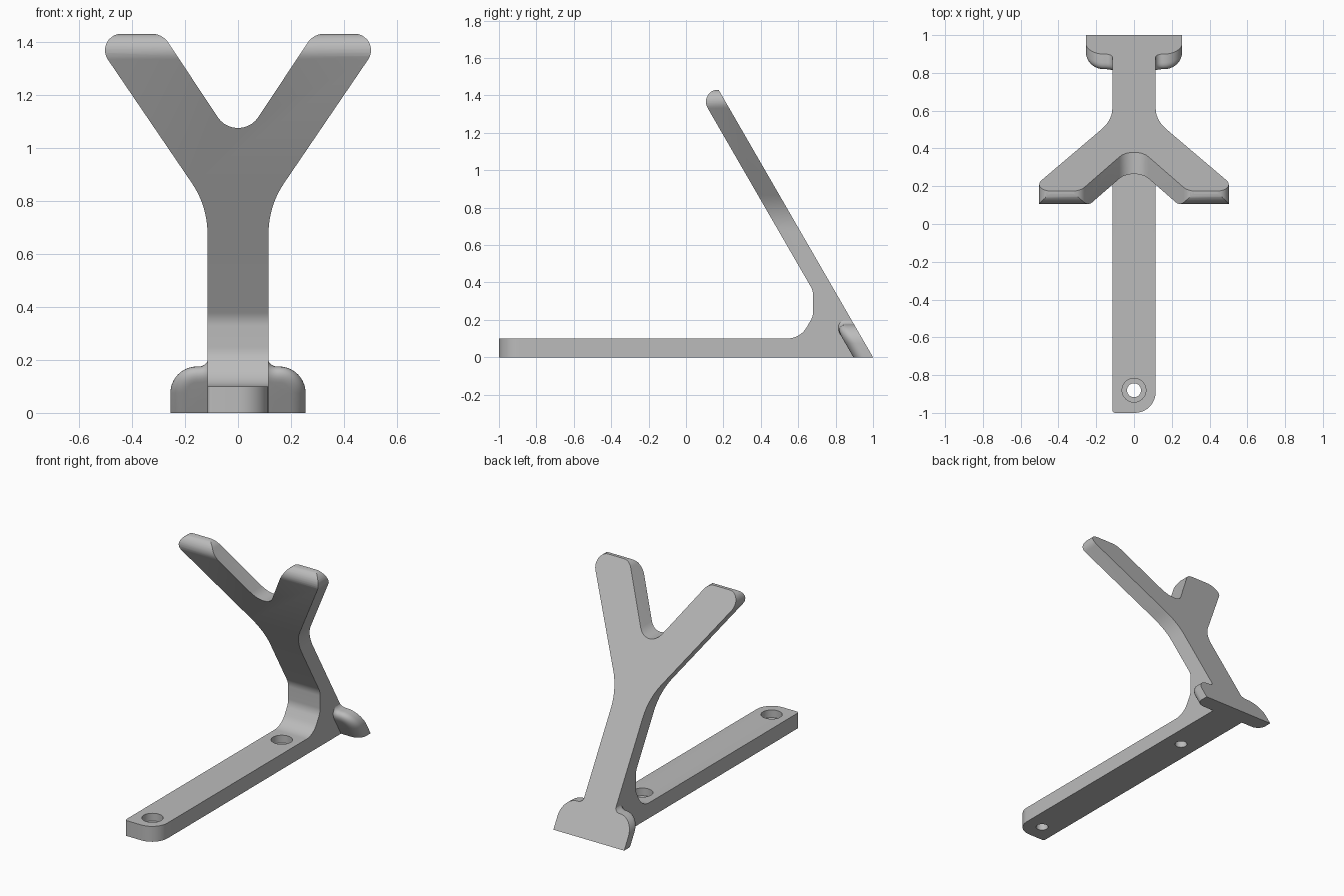
import bpy, bmesh, math
from mathutils import Vector

if "Cube" in bpy.data.objects:
    bpy.data.objects.remove(bpy.data.objects["Cube"], do_unlink=True)

grey = bpy.data.materials.new("plain_grey")
grey.use_nodes = True
grey.diffuse_color = (0.5, 0.5, 0.5, 1)
grey.node_tree.nodes["Principled BSDF"].inputs["Base Color"].default_value = (0.5, 0.5, 0.5, 1)

LEAN = math.tan(math.radians(30))   # backward slope of the upright
HALF = 0.115                        # half width of the bar and stem


def rounded(corners, steps=10):
    """Polygon outline; a third value on a corner is its fillet radius."""
    out = []
    for i, c in enumerate(corners):
        p = Vector(c[:2])
        if len(c) < 3:
            out.append(p)
            continue
        a = (Vector(corners[i - 1][:2]) - p).normalized()
        b = (Vector(corners[(i + 1) % len(corners)][:2]) - p).normalized()
        half = a.angle(b) / 2
        centre = p + (a + b).normalized() * (c[2] / math.sin(half))
        start = p + a * (c[2] / math.tan(half)) - centre
        end = p + b * (c[2] / math.tan(half)) - centre
        sweep = start.angle_signed(end)
        for k in range(steps + 1):
            t = -sweep * k / steps
            out.append(centre + Vector((start.x * math.cos(t) - start.y * math.sin(t),
                                        start.x * math.sin(t) + start.y * math.cos(t))))
    return out


def loft(name, rings):
    """Closed solid through rings of equal point count."""
    bm = bmesh.new()
    loops = [[bm.verts.new(p) for p in ring] for ring in rings]
    bm.faces.new(loops[0])
    bm.faces.new(loops[-1])
    for lo, hi in zip(loops, loops[1:]):
        for i in range(len(lo)):
            j = (i + 1) % len(lo)
            bm.faces.new((lo[i], lo[j], hi[j], hi[i]))
    bmesh.ops.recalc_face_normals(bm, faces=bm.faces)
    mesh = bpy.data.meshes.new(name)
    bm.to_mesh(mesh)
    bm.free()
    mesh.materials.append(grey)
    obj = bpy.data.objects.new(name, mesh)
    bpy.context.collection.objects.link(obj)
    return obj


def select(obj):
    bpy.ops.object.select_all(action="DESELECT")
    obj.select_set(True)
    bpy.context.view_layer.objects.active = obj


def boolean(obj, cutter, operation):
    cutter.hide_render = True
    mod = obj.modifiers.new(operation, "BOOLEAN")
    mod.operation, mod.object, mod.solver = operation, cutter, "EXACT"
    select(obj)
    bpy.ops.object.modifier_apply(modifier=mod.name)
    bpy.data.objects.remove(cutter, do_unlink=True)


# Bracket: side profile of the base bar, web and leaning upright
front = 1 - HALF
top = 1.431
side = rounded([(-1.05, 0), (1, 0), (1 - top * LEAN, top), (front - top * LEAN, top, 0.065),
                (0.68, (front - 0.68) / LEAN, 0.1), (0.68, 0.22, 0.1),
                (0.61, 0.1, 0.12), (-1.05, 0.1)])
bracket = loft("bracket", [[(x, p.x, p.y) for p in side] for x in (-0.6, 0.6)])

# Forked outline of the stem and arms
arm = [(HALF, -0.1), (HALF, 0.78, 0.34), (0.557, 1.43, 0.062), (0.285, 1.43, 0.075)]
fork = rounded(arm + [(0, 1.0, 0.092)] + [(-c[0], *c[1:]) for c in reversed(arm)])
boolean(bracket, loft("fork_outline", [[(p.x, y, p.y) for p in fork] for y in (-1.2, 1.2)]),
        "INTERSECT")

# Bar end: one broad corner and one tight corner
edge = HALF - 0.0005
plan = rounded([(-0.7, 1.2), (-0.7, -0.79), (-edge, -0.8), (-edge, -1, 0.015),
                (edge, -1, 0.11), (edge, -0.8), (0.7, -0.79), (0.7, 1.2)])
boolean(bracket, loft("plan_outline", [[(p.x, p.y, z) for p in plan] for z in (-0.2, 1.6)]),
        "INTERSECT")

# Counterbored screw holes
for y in (-0.88, 0.45):
    for radius, z0 in ((0.037, -0.1), (0.063, 0.05)):
        circle = [(radius * math.cos(k * math.tau / 40), y + radius * math.sin(k * math.tau / 40))
                  for k in range(40)]
        boolean(bracket, loft("hole", [[(a, b, z) for a, b in circle] for z in (z0, 0.16)]),
                "DIFFERENCE")

# Foot wings: flat back, rounded front edge
DEPTH, ROUND = 0.105, 0.06
layers = [(0, 0)]
for k in range(9):
    a = k / 8 * math.pi / 2
    layers.append((ROUND * (1 - math.cos(a)), DEPTH - ROUND + ROUND * math.sin(a)))


def wing_ring(side_sign, inset, depth):
    outer, height, inner = 0.255 - inset, 0.175 - inset, 0.112 - inset
    pts = rounded([(inner, 0), (outer, 0), (outer, height, 0.1 - inset),
                   (inner, height, 0.035 + inset), (inner, 0.27)])
    return [(side_sign * p.x, 1 - depth - p.y * LEAN, p.y) for p in pts]


parts = [bracket]
for name, s in (("left_foot_wing", 1), ("right_foot_wing", -1)):
    parts.append(loft(name, [wing_ring(s, *layer) for layer in layers]))

for part in parts:
    select(part)
    bpy.ops.object.shade_smooth_by_angle(angle=math.radians(30))
